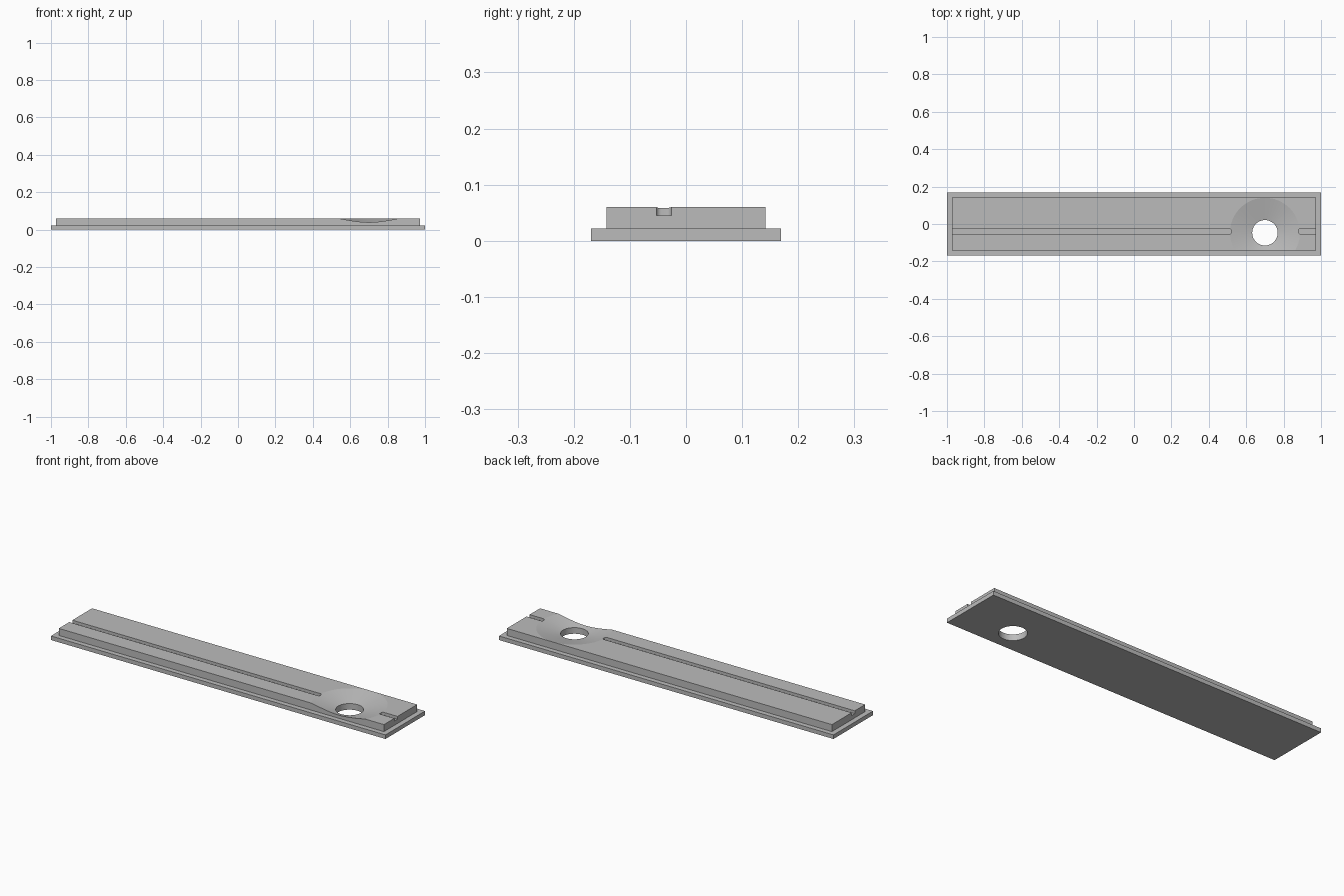
import bpy, bmesh, math
from mathutils import Matrix, Vector

cube = bpy.data.objects.get("Cube")
if cube:
    bpy.data.objects.remove(cube, do_unlink=True)

# Single grey finish
grey = bpy.data.materials.new("plain grey")
grey.use_nodes = True
colour = (0.5, 0.5, 0.5, 1)
grey.diffuse_color = colour
grey.node_tree.nodes["Principled BSDF"].inputs["Base Color"].default_value = colour


def finish(name, bm):
    mesh = bpy.data.meshes.new(name)
    bm.to_mesh(mesh)
    bm.free()
    mesh.materials.append(grey)
    obj = bpy.data.objects.new(name, mesh)
    bpy.context.collection.objects.link(obj)
    return obj


def box(name, low, high, corner=0):
    """Box between two corners, with optional rounded upright edges."""
    low, high = Vector(low), Vector(high)
    bm = bmesh.new()
    bmesh.ops.create_cube(bm, size=1, matrix=Matrix.Translation((low + high) / 2)
                          @ Matrix.Diagonal((high - low).to_4d()))
    if corner:
        upright = [e for e in bm.edges
                   if abs(e.verts[0].co.z - e.verts[1].co.z) > 0.001]
        bmesh.ops.bevel(bm, geom=upright, offset=corner, segments=8,
                        profile=0.5, affect='EDGES')
    return finish(name, bm)


def cone(name, x, y, z1, z2, r1, r2):
    bm = bmesh.new()
    bmesh.ops.create_cone(bm, cap_ends=True, segments=64, radius1=r1, radius2=r2,
                          depth=z2 - z1,
                          matrix=Matrix.Translation((x, y, (z1 + z2) / 2)))
    return finish(name, bm)


def combine(target, tool, operation):
    tool.hide_render = True
    mod = target.modifiers.new(operation.title(), 'BOOLEAN')
    mod.operation = operation
    mod.solver = 'EXACT'
    mod.object = tool
    bpy.ops.object.select_all(action='DESELECT')
    bpy.context.view_layer.objects.active = target
    target.select_set(True)
    bpy.ops.object.modifier_apply(modifier=mod.name)
    bpy.data.objects.remove(tool, do_unlink=True)


# Flange and raised body
TOP, HOLE_X, HOLE_Y, HOLE_R = 0.06, 0.70, -0.047, 0.068
plate = box("stepped_plate", (-1, -0.169, 0), (1, 0.169, 0.022))
combine(plate, box("raised_body", (-0.972, -0.142, 0.01), (0.972, 0.142, TOP)), 'UNION')

# Long and short grooves, open at the plate ends
for start, end in ((-1.1, 0.52), (0.88, 1.1)):
    combine(plate, box("groove_cutter", (start, -0.053, 0.045), (end, -0.026, 0.1), 0.009),
            'DIFFERENCE')

# Shallow conical dish around the hole, running out through the front edge
slope, rim_z = 0.227, 0.033
z_low, z_high = 0.024, 0.08
combine(plate, cone("dish_cutter", HOLE_X, HOLE_Y, z_low, z_high,
                    HOLE_R + (z_low - rim_z) / slope,
                    HOLE_R + (z_high - rim_z) / slope), 'DIFFERENCE')

# Round through hole
combine(plate, cone("hole_cutter", HOLE_X, HOLE_Y, -0.1, 0.2, HOLE_R, HOLE_R), 'DIFFERENCE')

bpy.ops.object.shade_smooth_by_angle(angle=math.radians(12))
